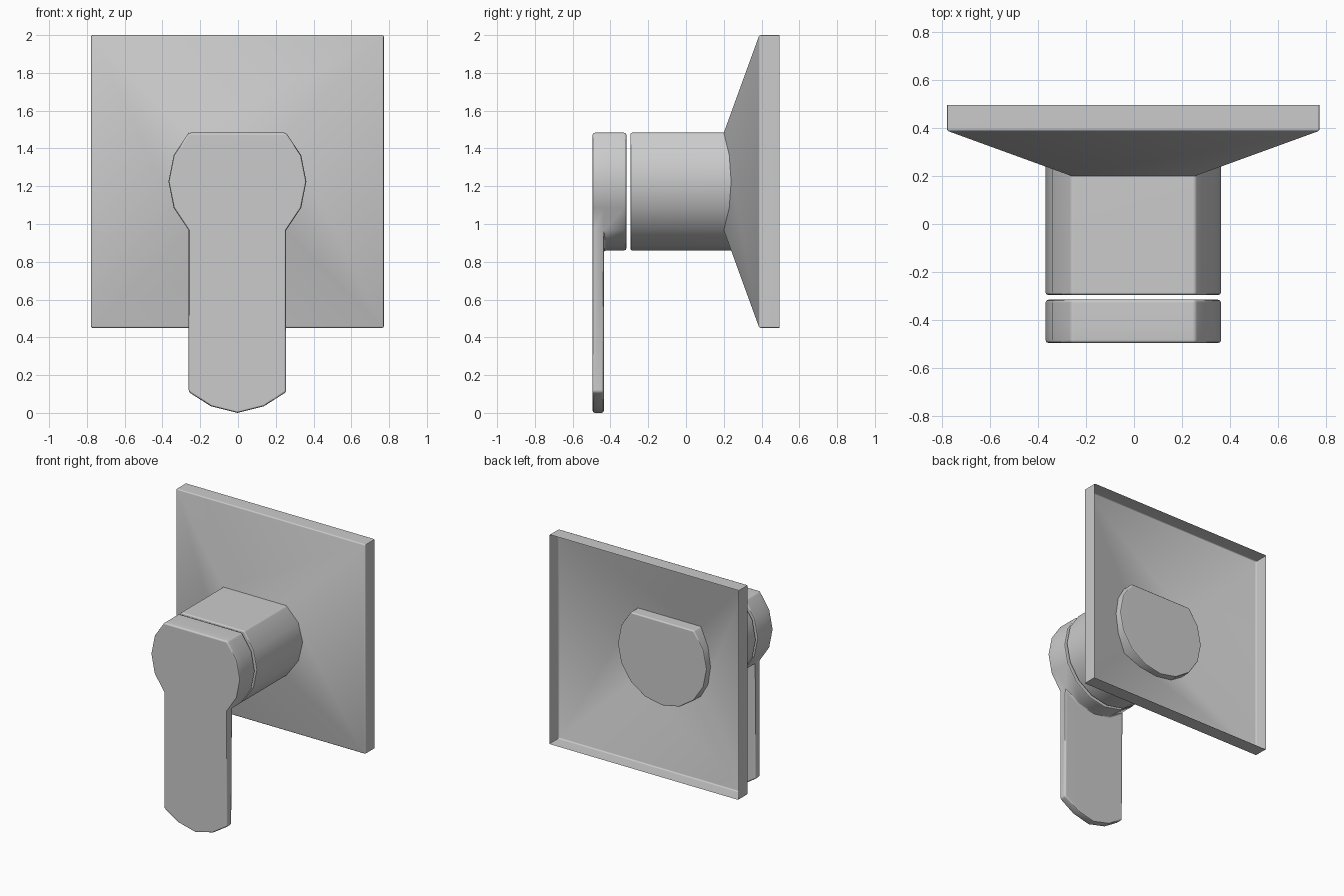
import bpy, bmesh, math

if "Cube" in bpy.data.objects:
    bpy.data.objects.remove(bpy.data.objects["Cube"])

CX, CZ, R = -0.003, 1.225, 0.365      # shared axis and radius of the valve body

metal = bpy.data.materials.new("grey_metal")
metal.diffuse_color = (0.6, 0.6, 0.6, 1)
metal.use_nodes = True
metal.node_tree.nodes["Principled BSDF"].inputs["Base Color"].default_value = metal.diffuse_color


def finish(bm, name, bevel, limit, closed=True):
    bmesh.ops.remove_doubles(bm, verts=bm.verts, dist=1e-5)
    if closed:
        bmesh.ops.recalc_face_normals(bm, faces=bm.faces)
    # soften the sharp edges
    edges = [e for e in bm.edges if len(e.link_faces) == 2
             and e.calc_face_angle(0) > math.radians(limit)]
    bmesh.ops.bevel(bm, geom=edges, offset=bevel, segments=2, profile=0.5,
                    affect='EDGES', clamp_overlap=True)
    me = bpy.data.meshes.new(name)
    bm.to_mesh(me)
    bm.free()
    me.materials.append(metal)
    ob = bpy.data.objects.new(name, me)
    bpy.context.collection.objects.link(ob)
    bpy.ops.object.select_all(action='DESELECT')
    ob.select_set(True)
    bpy.context.view_layer.objects.active = ob
    bpy.ops.object.shade_smooth_by_angle(angle=math.radians(40))
    mod = ob.modifiers.new("even_normals", 'WEIGHTED_NORMAL')
    mod.keep_sharp = True
    return ob


def face(bm, points, y):
    bm.faces.new([bm.verts.new((CX + x, y, z)) for x, z in points])


def walls(bm, points, y0, y1):
    for (xa, za), (xb, zb) in zip(points, points[1:] + points[:1]):
        bm.faces.new([bm.verts.new((CX + x, y, z)) for x, y, z in
                      ((xa, y0, za), (xb, y0, zb), (xb, y1, zb), (xa, y1, za))])


def arc(a, b, n):
    return [(R * math.cos(math.radians(a + (b - a) * i / n)),
             CZ + R * math.sin(math.radians(a + (b - a) * i / n)))
            for i in range(n + 1)]


# round outline with a flat top
left = arc(135, 225, 4)
under = arc(225, 315, 4)
right = arc(-45, 45, 4)
profile = left + under[1:-1] + right

# valve body, passing through the wall plate
bm = bmesh.new()
face(bm, profile, -0.295)
walls(bm, profile, -0.295, 0.285)
face(bm, profile, 0.285)
finish(bm, "valve_body", 0.01, 40)

# handle: thin lever continuing from the face of the knob
tip = [(-0.258, 0.11), (-0.14, 0.035), (0, 0.0), (0.14, 0.035), (0.258, 0.11)]
outline = left + tip + right
bm = bmesh.new()
Y0, Y1, Y2 = -0.495, -0.435, -0.315
face(bm, outline, Y0)
walls(bm, outline, Y0, Y1)
face(bm, tip + under[::-1], Y1)
walls(bm, profile, Y1, Y2)
face(bm, profile, Y2)
finish(bm, "handle", 0.012, 40)

# wall plate: open-backed pyramid shell with a square rim
bm = bmesh.new()
rings = []
for half, y in ((0.775, 0.495), (0.775, 0.388), (0.258, 0.2)):
    rings.append([bm.verts.new((CX + sx * half, y, CZ + sz * half))
                  for sx, sz in ((-1, -1), (1, -1), (1, 1), (-1, 1))])
for back, front in zip(rings, rings[1:]):
    for i in range(4):
        j = (i + 1) % 4
        bm.faces.new((back[i], back[j], front[j], front[i]))
finish(bm, "wall_plate", 0.008, 45, closed=False)
